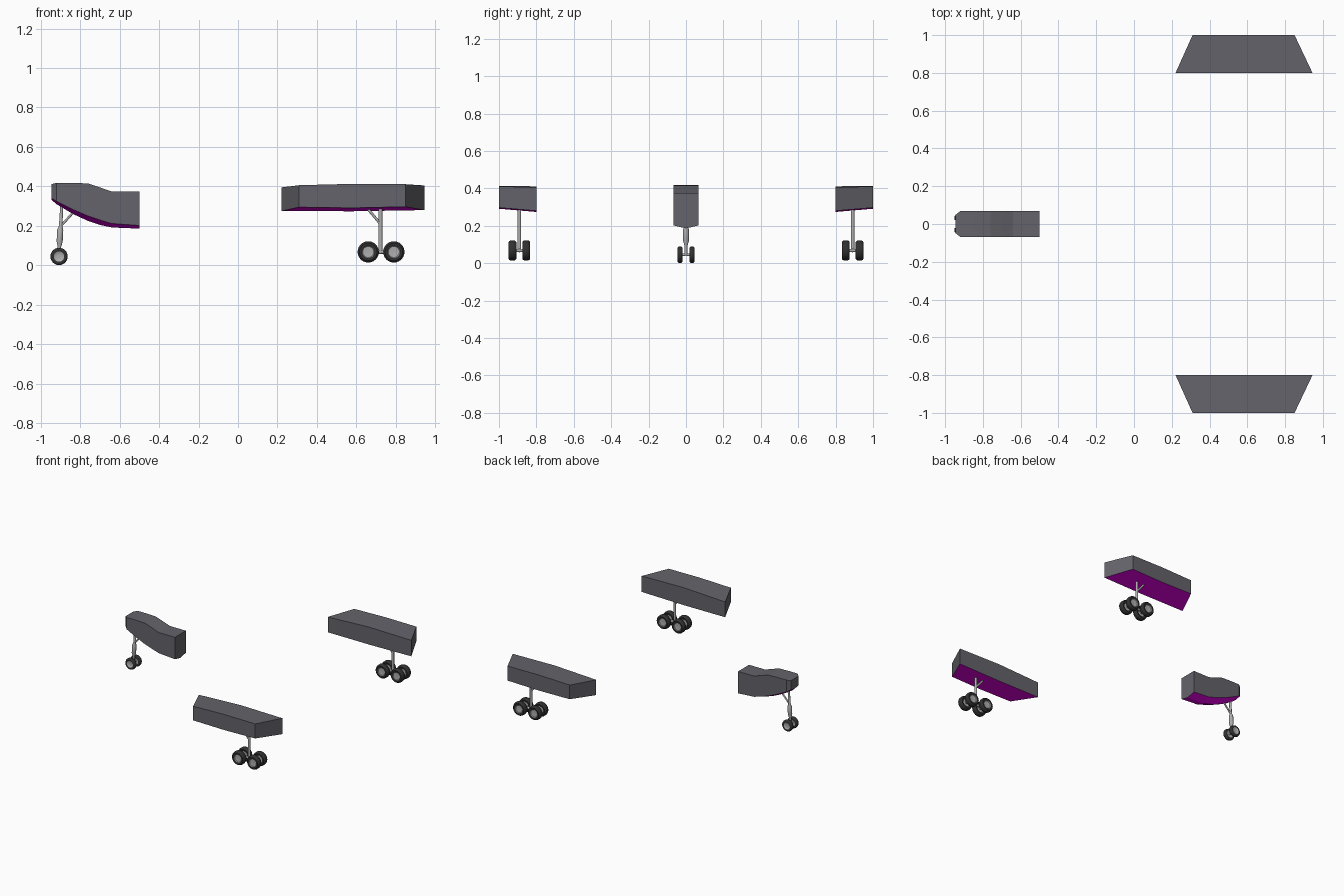
import bpy, bmesh, math
from mathutils import Vector

cube = bpy.data.objects.get("Cube")
if cube:
    bpy.data.objects.remove(cube, do_unlink=True)


def material(name, rgb, rough=0.6):
    m = bpy.data.materials.new(name)
    m.use_nodes = True
    m.diffuse_color = (*rgb, 1)
    b = m.node_tree.nodes["Principled BSDF"]
    b.inputs["Base Color"].default_value = (*rgb, 1)
    b.inputs["Roughness"].default_value = rough
    return m


GREY = material("slate grey", (0.125, 0.125, 0.145))
MAGENTA = material("magenta underside", (1.0, 0.0, 1.0))
RUBBER = material("black rubber", (0.03, 0.03, 0.03))
METAL = material("light metal", (0.42, 0.42, 0.42))


def finish(name, bm, mats, smooth=False):
    bmesh.ops.recalc_face_normals(bm, faces=bm.faces)
    me = bpy.data.meshes.new(name)
    bm.to_mesh(me)
    bm.free()
    ob = bpy.data.objects.new(name, me)
    bpy.context.collection.objects.link(ob)
    for m in mats:
        me.materials.append(m)
    if smooth:
        bpy.ops.object.select_all(action='DESELECT')
        ob.select_set(True)
        bpy.context.view_layer.objects.active = ob
        bpy.ops.object.shade_smooth_by_angle(angle=math.radians(40))
    return ob


def bridge(bm, rings):
    """Quads between neighbouring rings of vertices; returns faces per band."""
    bands = []
    for a, b in zip(rings, rings[1:]):
        n = len(a)
        bands.append([bm.faces.new((a[i], a[(i + 1) % n], b[(i + 1) % n], b[i]))
                      for i in range(n)])
    return bands


def hull(name, sections):
    """Closed loft, grey above with a magenta underside."""
    bm = bmesh.new()
    rings = [[bm.verts.new(p) for p in s] for s in sections]
    bridge(bm, rings)
    bm.faces.new(rings[0])
    bm.faces.new(rings[-1])
    bmesh.ops.recalc_face_normals(bm, faces=bm.faces)
    for f in bm.faces:
        f.material_index = int(f.normal.z < -0.5)
    return finish(name, bm, [GREY, MAGENTA])


def rod(name, points, sides=12):
    """Round strut through (position, radius) stations."""
    bm = bmesh.new()
    axis = (Vector(points[-1][0]) - Vector(points[0][0])).normalized()
    u = axis.orthogonal().normalized()
    v = axis.cross(u)
    rings = []
    for p, r in points:
        rings.append([bm.verts.new(Vector(p) + r * (math.cos(t) * u + math.sin(t) * v))
                      for t in (math.tau * i / sides for i in range(sides))])
    bridge(bm, rings)
    bm.faces.new(rings[0])
    bm.faces.new(rings[-1])
    return finish(name, bm, [METAL], True)


def wheel(name, centre, radius, width, sides=24):
    """Lathed tyre with a shallow metal hub on both sides."""
    half = [(0.2, 0.30), (0.52, 0.34), (0.60, 0.46), (0.82, 0.5), (0.95, 0.38), (1.0, 0.18)]
    profile = [(r, -w) for r, w in half] + [(r, w) for r, w in reversed(half)]
    bm = bmesh.new()
    rings = []
    for r, w in profile:
        rings.append([bm.verts.new((centre[0] + r * radius * math.cos(t),
                                    centre[1] + w * width,
                                    centre[2] + r * radius * math.sin(t)))
                      for t in (math.tau * i / sides for i in range(sides))])
    bands = bridge(bm, rings)
    caps = [bm.faces.new(rings[0]), bm.faces.new(rings[-1])]
    for f in bands[0] + bands[1] + bands[-1] + bands[-2] + caps:
        f.material_index = 1
    return finish(name, bm, [RUBBER, METAL], True)


# Nose body: x, half width, top, lower side edge, keel
nose = [(-0.945, 0.048, 0.412, 0.34, 0.332),
        (-0.92, 0.068, 0.418, 0.325, 0.31),
        (-0.84, 0.068, 0.418, 0.285, 0.262),
        (-0.76, 0.068, 0.415, 0.25, 0.225),
        (-0.70, 0.068, 0.395, 0.23, 0.205),
        (-0.64, 0.068, 0.374, 0.212, 0.192),
        (-0.50, 0.068, 0.374, 0.202, 0.186)]
hull("nose_body", [[(x, -w, t), (x, -w, e), (x, 0, k), (x, w, e), (x, w, t)]
                   for x, w, t, e, k in nose])

# Nose gear
rod("nose_strut", [((-0.892, 0, 0.32), 0.008), ((-0.899, 0, 0.20), 0.009),
                   ((-0.901, 0, 0.18), 0.016), ((-0.904, 0, 0.12), 0.016),
                   ((-0.905, 0, 0.095), 0.009), ((-0.907, 0, 0.04), 0.009)])
rod("nose_brace", [((-0.897, 0, 0.20), 0.006), ((-0.82, 0, 0.285), 0.006)])
rod("nose_axle", [((-0.907, -0.04, 0.045), 0.007), ((-0.907, 0.04, 0.045), 0.007)])
for side, s in (("right", -1), ("left", 1)):
    wheel("nose_wheel_" + side, (-0.907, s * 0.032, 0.045), 0.044, 0.028)

# Wing sections and main gear, mirrored front to back
for side, s in (("front", -1), ("back", 1)):
    inner = [(0.22, 0.275), (0.58, 0.274), (0.945, 0.28),
             (0.945, 0.405), (0.58, 0.411), (0.22, 0.395)]
    outer = [(0.31, 0.295), (0.58, 0.291), (0.85, 0.297),
             (0.85, 0.411), (0.58, 0.413), (0.31, 0.406)]
    hull(side + "_wing_section", [[(x, s * y, z) for x, z in ring]
                                  for y, ring in ((0.8, inner), (1.0, outer))])
    y = s * 0.891
    rod(side + "_strut", [((0.722, y, 0.30), 0.010), ((0.722, y, 0.06), 0.010)])
    rod(side + "_brace", [((0.722, y, 0.21), 0.007), ((0.655, y, 0.29), 0.007)])
    rod(side + "_bogie_beam", [((0.66, y, 0.068), 0.010), ((0.79, y, 0.068), 0.010)])
    for end, x in (("inner", 0.66), ("outer", 0.79)):
        rod(f"{side}_{end}_axle", [((x, y - 0.045, 0.068), 0.009), ((x, y + 0.045, 0.068), 0.009)])
        for k, d in (("a", -0.037), ("b", 0.037)):
            wheel(f"{side}_{end}_wheel_{k}", (x, y + d, 0.068), 0.054, 0.042)
